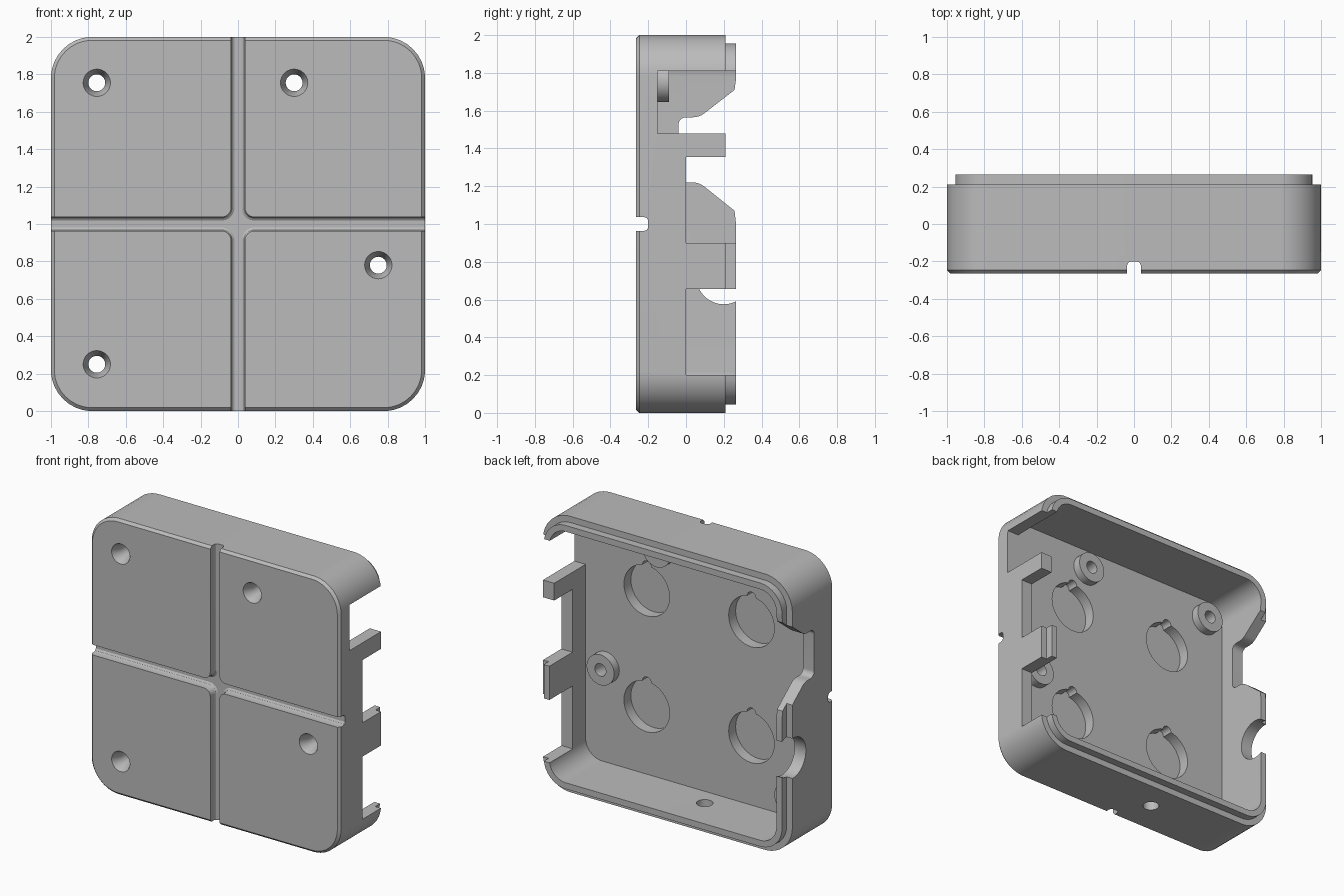
import bpy, bmesh, math
from mathutils import Vector

if "Cube" in bpy.data.objects:
    bpy.data.objects.remove(bpy.data.objects["Cube"], do_unlink=True)

grey = bpy.data.materials.new("plain grey")
grey.use_nodes = True
grey.diffuse_color = (0.5, 0.5, 0.5, 1)
grey.node_tree.nodes["Principled BSDF"].inputs["Base Color"].default_value = (0.5, 0.5, 0.5, 1)


def rounded(corners, steps=10):
    """Polygon from (u, v, radius) corners, with arcs at rounded ones."""
    out = []
    for i, (pu, pv, r) in enumerate(corners):
        p = Vector((pu, pv))
        if r == 0:
            out.append(p)
            continue
        a = Vector(corners[i - 1][:2])
        b = Vector(corners[(i + 1) % len(corners)][:2])
        u, v = (a - p).normalized(), (b - p).normalized()
        half = u.angle(v) / 2
        c = p + (u + v).normalized() * r / math.sin(half)
        s = p + u * r / math.tan(half) - c
        e = p + v * r / math.tan(half) - c
        out += [c + s.lerp(e, t / steps).normalized() * r for t in range(steps + 1)]
    return out


def circle(cu, cv, r, n=40):
    return [Vector((cu + r * math.cos(math.tau * i / n), cv + r * math.sin(math.tau * i / n)))
            for i in range(n)]


def square(inset):
    """Rounded square outline of the box, shrunk by inset."""
    h, r = 1 - inset, 0.22 - inset
    return rounded([(-h, 1 - h, r), (h, 1 - h, r), (h, 1 + h, r), (-h, 1 + h, r)])


def cross(w):
    """Cross outline with arms of half width w and rounded inner corners."""
    arm, r, pts = 1.2, 0.05 + 0.037 - w, []
    for k in range(4):
        c, s = round(math.cos(k * math.pi / 2)), round(math.sin(k * math.pi / 2))
        for u, v, rad in ((arm, -w, 0), (arm, w, 0), (w, w, r)):
            pts.append((u * c - v * s, 1 + u * s + v * c, rad))
    return rounded(pts)


def loft(name, axis, sections):
    """Solid skinned through (offset, outline) sections along x, y or z."""
    place = {"X": lambda o, p: (o, p.x, p.y),
             "Y": lambda o, p: (p.x, o, p.y),
             "Z": lambda o, p: (p.x, p.y, o)}[axis]
    bm = bmesh.new()
    rings = [[bm.verts.new(place(o, p)) for p in pts] for o, pts in sections]
    n = len(rings[0])
    bm.faces.new(rings[0])
    bm.faces.new(rings[-1])
    for lo, hi in zip(rings, rings[1:]):
        for i in range(n):
            j = (i + 1) % n
            bm.faces.new((lo[i], lo[j], hi[j], hi[i]))
    bmesh.ops.recalc_face_normals(bm, faces=bm.faces)
    mesh = bpy.data.meshes.new(name)
    bm.to_mesh(mesh)
    bm.free()
    mesh.materials.append(grey)
    ob = bpy.data.objects.new(name, mesh)
    bpy.context.collection.objects.link(ob)
    return ob


def prism(name, axis, pts, lo, hi):
    return loft(name, axis, [(lo, pts), (hi, pts)])


def combine(target, tool, operation):
    """Boolean the tool into the target and remove the tool."""
    mod = target.modifiers.new(operation, "BOOLEAN")
    mod.operation, mod.solver, mod.object = operation, "EXACT", tool
    bpy.context.view_layer.objects.active = target
    bpy.ops.object.modifier_apply(modifier=mod.name)
    bpy.data.objects.remove(tool, do_unlink=True)


def add(tool):
    combine(shell, tool, "UNION")


def cut(tool):
    combine(shell, tool, "DIFFERENCE")


# Box shell with chamfered front, stepped rim lip and hollow inside
shell = loft("box_shell", "Y", [(-0.265, square(0.018)), (-0.247, square(0)), (0.21, square(0))])
add(prism("rim_lip", "Y", square(0.045), -0.2, 0.265))
cut(prism("cavity", "Y", square(0.09), -0.15, 0.4))

# Crossed grooves on the front, filleted at the bottom
cut(loft("front_grooves", "Y", [(-0.3, cross(0.037)), (-0.222, cross(0.037)),
                                (-0.208, cross(0.031)), (-0.2, cross(0.019))]))

# Screw bosses with countersunk holes
for x, z in ((-0.755, 1.755), (0.3, 1.755), (0.75, 0.78), (-0.755, 0.25)):
    add(prism("boss", "Y", circle(x, z, 0.11), -0.18, -0.09))
    cut(loft("screw_hole", "Y", [(y, circle(x, z, r)) for y, r in
                                 ((-0.3, 0.073), (-0.265, 0.073), (-0.2, 0.045), (0, 0.045))]))

# Round floor recesses, each with a small release notch at its top
for x in (-0.42, 0.42):
    for z in (0.58, 1.42):
        cut(prism("recess", "Y", circle(x, z, 0.183), -0.23, -0.05))
        cut(prism("notch", "Y", circle(x, z + 0.18, 0.035, 20), -0.23, -0.1))

# Left wall openings, leaving two upright bars
lower = [(0.4, 0.2, 0), (0, 0.2, 0), (0, 0.655, 0), (0.4, 0.655, 0)]
upper = [(0.4, 0.9, 0), (0, 0.9, 0), (0, 1.355, 0), (0.21, 1.355, 0),
         (0.21, 1.48, 0), (-0.15, 1.48, 0), (-0.15, 1.81, 0), (0.4, 1.81, 0)]
for profile in (lower, upper):
    cut(prism("left_opening", "X", rounded(profile), 0.87, 1.1))

# Right wall: flared cable opening and round notch
flare = [(0.4, 1.0, 0), (0.265, 1.0, 0), (0.257, 1.07, 0), (0.07, 1.22, 0.1), (-0.04, 1.22, 0.04),
         (-0.04, 1.565, 0.04), (0.07, 1.565, 0.1), (0.257, 1.71, 0), (0.265, 1.77, 0), (0.4, 1.77, 0)]
cut(prism("cable_opening", "X", rounded(flare), -1.1, -0.87))
cut(prism("round_notch", "X", circle(0.2, 0.72, 0.145), -1.1, -0.87))

# Small drain hole through the bottom wall
cut(prism("drain_hole", "Z", circle(-0.15, 0, 0.055, 28), -0.1, 0.15))

# Smooth the curved walls, keep the edges sharp
bpy.ops.object.select_all(action="DESELECT")
shell.select_set(True)
bpy.context.view_layer.objects.active = shell
bpy.ops.object.shade_smooth_by_angle(angle=math.radians(30))
